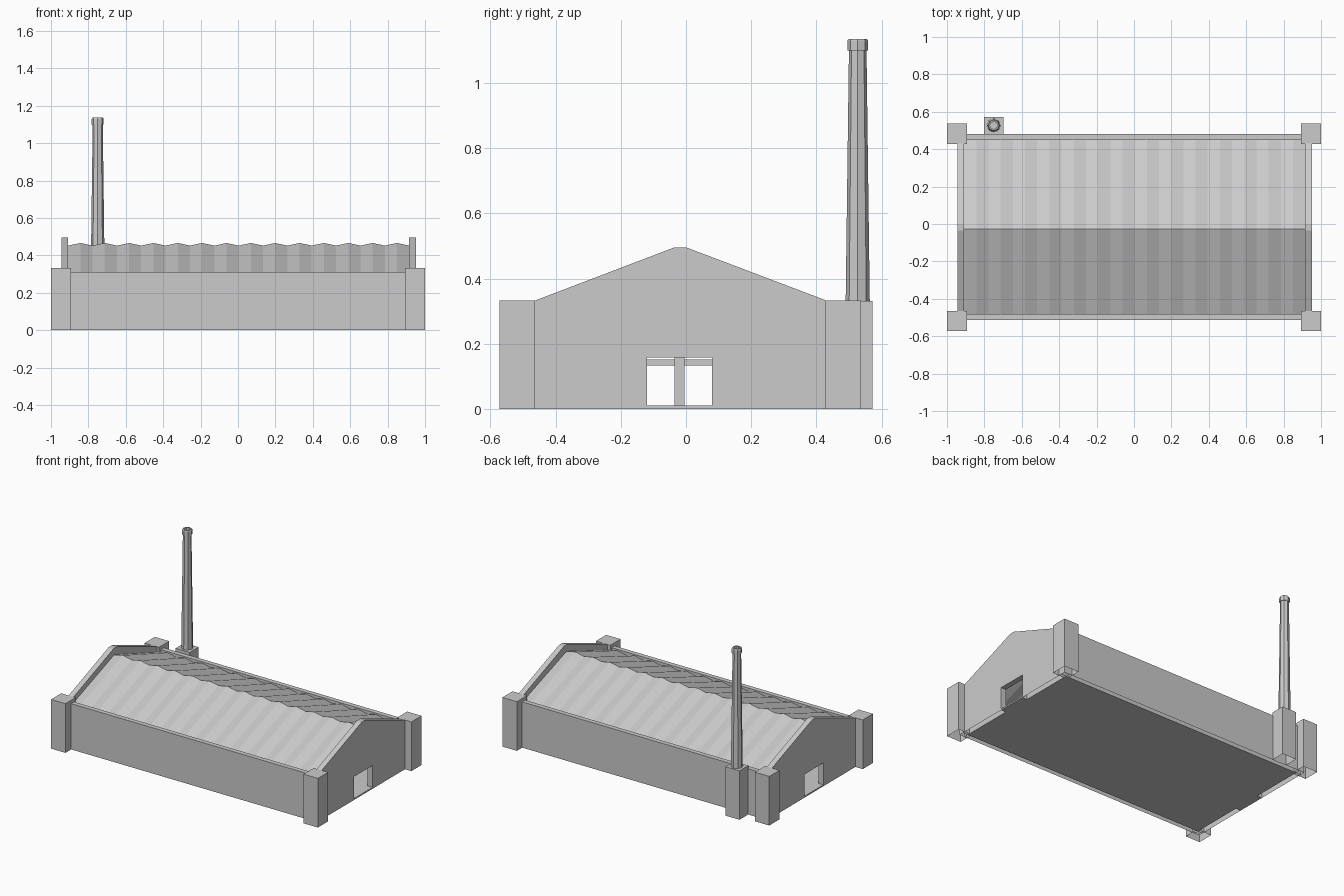
import bpy, bmesh, math

if "Cube" in bpy.data.objects:
    bpy.data.objects.remove(bpy.data.objects["Cube"])

CY = -0.016  # centre line of the hall in y


def make(name, verts, faces):
    me = bpy.data.meshes.new(name)
    me.from_pydata(verts, [], faces)
    bm = bmesh.new()
    bm.from_mesh(me)
    bmesh.ops.recalc_face_normals(bm, faces=bm.faces)
    bm.to_mesh(me)
    bm.free()
    ob = bpy.data.objects.new(name, me)
    bpy.context.collection.objects.link(ob)
    return ob


def box(name, x0, x1, y0, y1, z0, z1, bottom=True):
    v = [(x, y, z) for z in (z0, z1) for x, y in ((x0, y0), (x1, y0), (x1, y1), (x0, y1))]
    f = [(4, 5, 6, 7)] + [(i, (i + 1) % 4, (i + 1) % 4 + 4, i + 4) for i in range(4)]
    if bottom:
        f.append((3, 2, 1, 0))
    return make(name, v, f)


def gable(name, x0, x1):
    # end wall outline with a doorway notch, extruded in x, open underneath
    yz = [(-0.512, 0), (-0.512, 0.314), (-0.035, 0.496), (0.0, 0.496), (0.48, 0.314),
          (0.48, 0), (0.08, 0), (0.08, 0.158), (-0.12, 0.158), (-0.12, 0)]
    n = len(yz)
    v = [(x, y, z) for x in (x0, x1) for y, z in yz]
    f = [tuple(range(n)), tuple(range(2 * n - 1, n - 1, -1))]
    f += [(i, (i + 1) % n, (i + 1) % n + n, i + n) for i in range(n) if i not in (5, 9)]
    return make(name, v, f)


# Walls
gable("left_gable_wall", -0.945, -0.908)
gable("right_gable_wall", 0.915, 0.952)
box("front_wall", -0.945, 0.952, -0.512, -0.48, 0, 0.31, False)
box("back_wall", -0.945, 0.952, 0.448, 0.48, 0, 0.31, False)

# Corner pillars
for sx, x0, x1 in (("left", -1.0, -0.892), ("right", 0.892, 1.0)):
    for sy, y0, y1 in (("front", -0.573, -0.464), ("back", 0.428, 0.537)):
        box(f"{sy}_{sx}_pillar", x0, x1, y0, y1, 0, 0.333, False)

# Corrugated roof
N = 28
rv, rf = [], []
for i in range(N + 1):
    x = -0.908 + 1.823 * i / N
    dz = 0.014 * (i % 2)
    rv += [(x, -0.48, 0.288 + dz), (x, -0.028, 0.452 + dz), (x, 0.448, 0.288 + dz)]
for i in range(N):
    a = 3 * i
    rf += [(a, a + 3, a + 4, a + 1), (a + 1, a + 4, a + 5, a + 2)]
make("corrugated_roof", rv, rf)

# Floor slab with door sills
box("floor", -0.908, 0.915, -0.48, 0.448, 0, 0.01)
box("left_door_sill", -0.945, -0.908, -0.12, 0.08, 0, 0.01)
box("right_door_sill", 0.915, 0.952, -0.12, 0.08, 0, 0.01)

# Inside columns and cross beams
for k, x in enumerate((-0.47, 0.003, 0.476)):
    box(f"column_{k}", x - 0.015, x + 0.015, CY - 0.019, CY + 0.011, 0, 0.44)
    box(f"cross_beam_{k}", x - 0.01, x + 0.01, -0.48, 0.448, 0.133, 0.151)

# Chimney base and octagonal stack with open, flared top
box("chimney_base", -0.802, -0.697, 0.478, 0.573, 0, 0.331, False)
prof = [(0.037, 0.331), (0.027, 1.1), (0.032, 1.1), (0.032, 1.13), (0.028, 1.136),
        (0.02, 1.136), (0.02, 1.09)]
S = 8
cv = [(-0.75 + r * math.cos(2 * math.pi * j / S), 0.527 + r * math.sin(2 * math.pi * j / S), z)
      for r, z in prof for j in range(S)]
cf = [(i * S + j, i * S + (j + 1) % S, (i + 1) * S + (j + 1) % S, (i + 1) * S + j)
      for i in range(len(prof) - 1) for j in range(S)]
make("chimney_stack", cv, cf)
